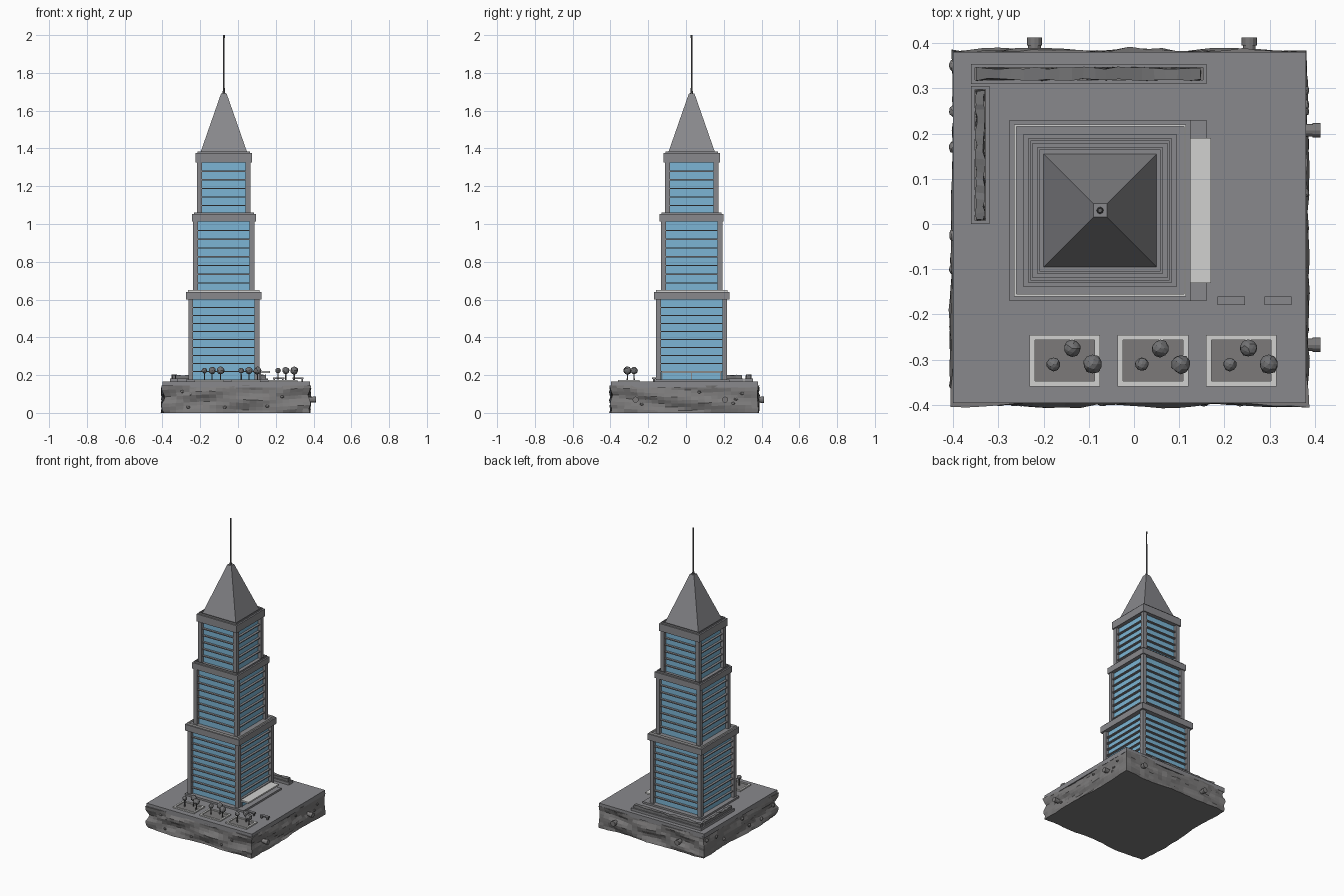
import bpy, bmesh, math, random
from mathutils import Matrix, Vector

random.seed(4)
default = bpy.data.objects.get("Cube")
if default:
    bpy.data.objects.remove(default, do_unlink=True)


def material(name, *rgb):
    m = bpy.data.materials.new(name)
    m.use_nodes = True
    m.diffuse_color = (*rgb, 1)
    m.node_tree.nodes["Principled BSDF"].inputs["Base Color"].default_value = (*rgb, 1)
    return m


concrete = material("concrete grey", .25, .25, .265)
rock = material("rock grey", .2, .195, .195)
glass = material("window blue", .2, .46, .66)
trim = material("pale trim", .64, .64, .63)
metal = material("dark metal", .13, .13, .135)
foliage = material("foliage grey", .17, .17, .175)

CX, CY = -.075, .03       # tower axis
GROUND = .165


def finish(name, bm, mat):
    bmesh.ops.recalc_face_normals(bm, faces=bm.faces)
    me = bpy.data.meshes.new(name)
    bm.to_mesh(me)
    bm.free()
    me.materials.append(mat)
    ob = bpy.data.objects.new(name, me)
    bpy.context.collection.objects.link(ob)
    return ob


def add_box(bm, x0, x1, y0, y1, z0, z1):
    mat = Matrix.Translation(((x0 + x1) / 2, (y0 + y1) / 2, (z0 + z1) / 2))
    size = Matrix.Diagonal((x1 - x0, y1 - y0, z1 - z0, 1))
    bmesh.ops.create_cube(bm, size=1, matrix=mat @ size)


def box(name, mat, *bounds):
    bm = bmesh.new()
    add_box(bm, *bounds)
    return finish(name, bm, mat)


def square(name, mat, half, z0, z1):
    return box(name, mat, CX - half, CX + half, CY - half, CY + half, z0, z1)


def frame(name, mat, x0, x1, y0, y1, z0, z1, w):
    bm = bmesh.new()
    for ya in (y0, y1 - w):
        add_box(bm, x0, x1, ya, ya + w, z0, z1)
    for xa in (x0, x1 - w):
        add_box(bm, xa, xa + w, y0 + w, y1 - w, z0, z1)
    return finish(name, bm, mat)


def cone(name, mat, start, end, r0, r1, sides, turn=0):
    start, end = Vector(start), Vector(end)
    axis = end - start
    rot = axis.to_track_quat('Z', 'Y').to_matrix().to_4x4()
    bm = bmesh.new()
    bmesh.ops.create_cone(bm, cap_ends=True, segments=sides, radius1=r0, radius2=r1,
                          depth=axis.length, matrix=Matrix.Translation((start + end) / 2)
                          @ rot @ Matrix.Rotation(turn, 4, 'Z'))
    return finish(name, bm, mat)


def boulder(name, mat, centre, radius, squash=(1, 1, 1), rough=.12):
    bm = bmesh.new()
    bmesh.ops.create_icosphere(bm, subdivisions=2, radius=radius)
    for v in bm.verts:
        v.co *= 1 + random.uniform(-rough, rough)
        v.co = Vector(centre) + Vector(a * b for a, b in zip(v.co, squash))
    return finish(name, bm, mat)


# Rocky base: wavy layered sides below a flat paved slab
def perimeter(n, half):
    sides = [((-1, -1), (1, 0)), ((1, -1), (0, 1)), ((1, 1), (-1, 0)), ((-1, 1), (0, -1))]
    for (sx, sy), (dx, dy) in sides:
        for i in range(n):
            t = 2 * i / n
            yield half * (sx + dx * t), half * (sy + dy * t)


bm = bmesh.new()
rings, ROWS = [], 8
for row in range(ROWS + 1):
    z = .145 * row / ROWS
    ring = []
    for x, y in perimeter(22, .388):
        wave = math.sin(9 * x + 7 * y + 55 * z) + math.sin(17 * x - 13 * y - 70 * z)
        k = 1 + .012 * wave + random.uniform(-.008, .008)
        lift = .006 * math.sin(11 * x - 8 * y) if 0 < row < ROWS else 0
        ring.append(bm.verts.new((x * k - .01, y * k - .008, z + lift)))
    rings.append(ring)
for low, high in zip(rings, rings[1:]):
    for i in range(len(low)):
        j = (i + 1) % len(low)
        bm.faces.new((low[i], low[j], high[j], high[i]))
bm.faces.new(rings[0])
bm.faces.new(rings[-1])
finish("rock_base", bm, rock)
box("paved_slab", concrete, -.4, .38, -.396, .38, .135, GROUND)

# Stones and pipes set in the sides of the base
for y in (.35, .25, .17, -.025, -.1, -.23, -.355):
    boulder("left_stone", rock, (-.4, y, random.uniform(.03, .12)), .013, (.7, 1, .8))
for i in range(6):
    a = random.uniform(-.35, .35)
    boulder("right_stone", rock, (.382, a, random.uniform(.02, .12)), .01, (.5, 1, .7))
    boulder("front_stone", rock, (-a, -.398, random.uniform(.02, .12)), .01, (1, .5, .7))
for y in (.207, -.267):
    cone("side_pipe", rock, (.35, y, .07), (.4, y, .07), .014, .014, 12)
    cone("side_pipe_rim", rock, (.395, y, .07), (.412, y, .07), .016, .016, 12)
for x in (-.22, .255):
    cone("back_pipe", rock, (x, .35, .07), (x, .4, .07), .014, .014, 12)
    cone("back_pipe_rim", rock, (x, .395, .07), (x, .412, .07), .017, .017, 12)

# Podium with a step on the entrance side
box("podium", concrete, CX - .2, .16, CY - .2, CY + .2, GROUND, .177)


# Tower tiers: recessed glass, corner posts, floor ledges, cornice, pale parapet
def tier(label, half, z0, z1, cornice_half, cornice_h, floors):
    square(label + "_glass", glass, half - .02, z0, z1)
    w = .026
    bm = bmesh.new()
    for sx in (-1, 1):
        for sy in (-1, 1):
            px, py = CX + sx * (half - w / 2), CY + sy * (half - w / 2)
            add_box(bm, px - w / 2, px + w / 2, py - w / 2, py + w / 2, z0, z1)
    finish(label + "_corner_posts", bm, concrete)
    bm = bmesh.new()
    for i in range(1, floors):
        z = z0 + (z1 - z0) * i / floors
        h = half - .005
        add_box(bm, CX - h, CX + h, CY - h, CY + h, z - .003, z + .003)
    finish(label + "_floor_ledges", bm, concrete)
    top = z1 + cornice_h
    square(label + "_cornice", concrete, cornice_half, z1, top)
    p = cornice_half - .01
    frame(label + "_parapet", trim if label == "lower" else concrete,
          CX - p, CX + p, CY - p, CY + p, top, top + .01, .005)


tier("lower", .188, .177, .6, .2, .041, 10)
tier("middle", .163, .641, 1.012, .169, .04, 8)
tier("upper", .142, 1.052, 1.325, .149, .05, 6)

# Pyramid roof and mast
root2 = math.sqrt(2)
cone("pyramid_roof", concrete, (CX, CY, 1.375), (CX, CY, 1.69), .125 * root2, .015 * root2,
     4, math.pi / 4)
cone("mast_foot", metal, (CX, CY, 1.688), (CX, CY, 1.705), .008, .006, 8)
cone("mast", metal, (CX, CY, 1.69), (CX, CY, 1.99), .005, .0035, 8)
cone("mast_tip", metal, (CX, CY, 1.985), (CX, CY, 2), .005, .005, 8)

# Entrance: glazed lobby, posts and pale canopy
box("lobby_doors", glass, .1, .117, -.13, .19, .177, .212)
for y in (-.127, .03, .183):
    box("canopy_post", concrete, .112, .122, y - .003, y + .003, .177, .212)
box("entrance_canopy", trim, .112, .17, -.13, .19, .211, .221)

# Hedges in long planters
def hedge(name, x0, x1, y0, y1):
    frame(name + "_planter", concrete, x0, x1, y0, y1, GROUND, .182, .008)
    box(name + "_soil", rock, x0 + .006, x1 - .006, y0 + .006, y1 - .006, GROUND, .175)
    bm = bmesh.new()
    add_box(bm, x0 + .011, x1 - .011, y0 + .009, y1 - .009, .17, .2)
    long_axis = 0 if x1 - x0 > y1 - y0 else 1
    edges = [e for e in bm.edges
             if abs(e.verts[0].co[long_axis] - e.verts[1].co[long_axis]) > .1]
    bmesh.ops.subdivide_edges(bm, edges=edges, cuts=18, use_grid_fill=True)
    for v in bm.verts:
        v.co += Vector(random.uniform(-.003, .003) for _ in range(3))
    finish(name, bm, foliage)


hedge("back_hedge", -.36, .16, .31, .354)
hedge("side_hedge", -.36, -.32, 0, .305)

# Benches
for x in (.215, .318):
    box("bench_seat", concrete, x - .03, x + .03, -.179, -.16, .18, .187)
    for side in (-.022, .022):
        box("bench_leg", metal, x + side - .004, x + side + .004, -.176, -.163, GROUND, .181)

# Pale-edged tree beds, three trees in each
for x in (-.153, .042, .237):
    frame("tree_bed_edge", trim, x - .078, x + .078, -.359, -.245, GROUND, .173, .012)
    box("tree_bed_soil", rock, x - .068, x + .068, -.349, -.255, GROUND, .168)
    for dx, dy, r in ((-.025, -.008, .015), (.016, .027, .019), (.061, -.008, .021)):
        tx, ty = x + dx, -.302 + dy
        cone("tree_trunk", metal, (tx, ty, GROUND), (tx, ty, .22), .004, .003, 6)
        boulder("tree_crown", foliage, (tx, ty, .224), r, rough=.08)
